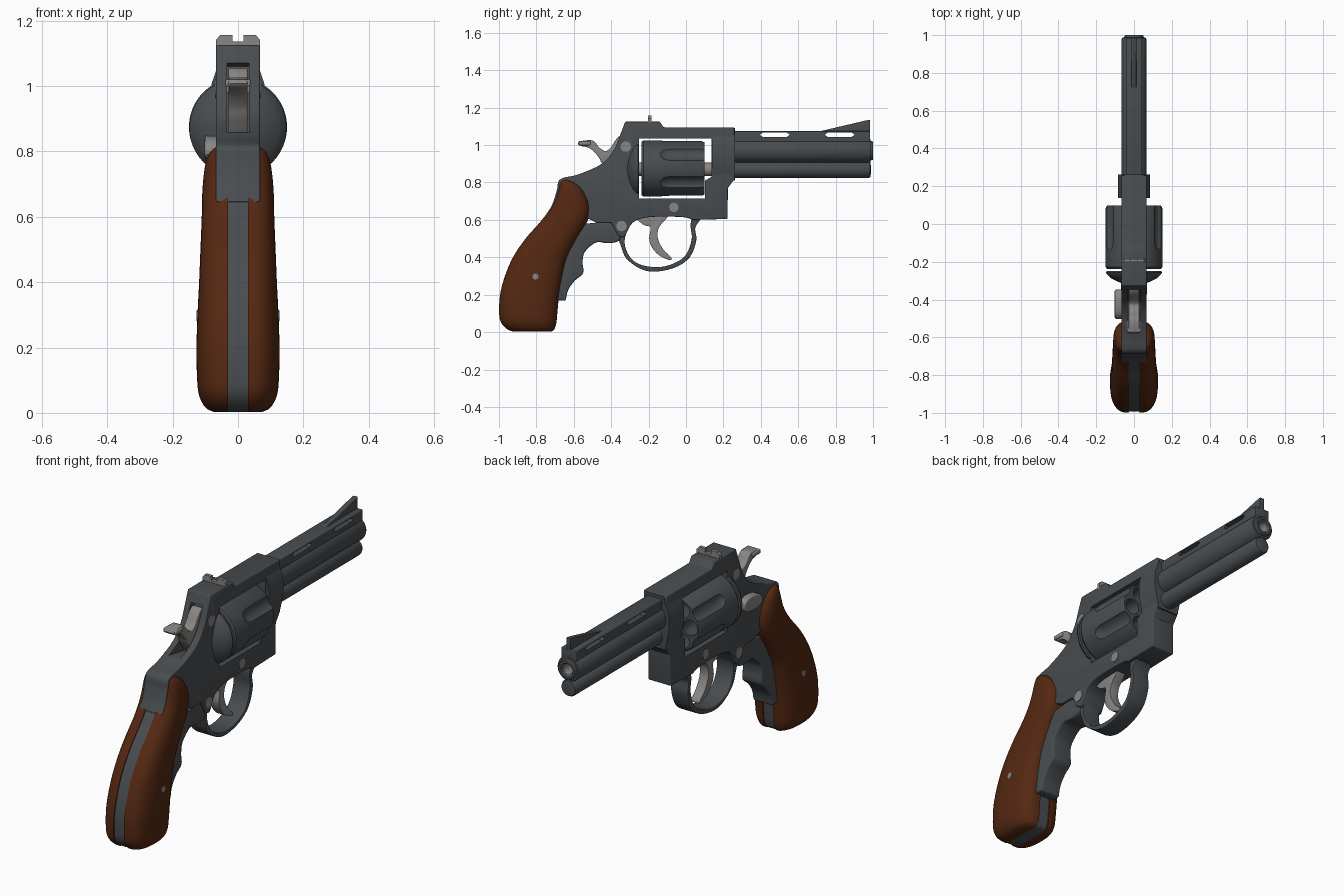
import bpy, bmesh, math


def material(name, rgb):
    m = bpy.data.materials.new(name)
    m.diffuse_color = (*rgb, 1)
    return m


DARK = material("blued_metal", (0.066, 0.074, 0.081))
STEEL = material("pale_steel", (0.25, 0.24, 0.23))
WOOD = material("brown_wood", (0.09, 0.021, 0.006))


def smooth(pts, closed=False, n=4):
    """Catmull-Rom curve through points of any dimension."""
    out, k = [], len(pts)
    for i in range(k if closed else k - 1):
        if closed:
            a, b, c, d = (pts[(i + j) % k] for j in (-1, 0, 1, 2))
        else:
            a, b, c, d = (pts[min(max(i + j, 0), k - 1)] for j in (-1, 0, 1, 2))
        for s in range(n):
            t = s / n
            out.append(tuple(q + 0.5 * t * (r - p + t * (2 * p - 5 * q + 4 * r - e + t * (3 * (q - r) + e - p)))
                             for p, q, r, e in zip(a, b, c, d)))
    return out if closed else out + [tuple(pts[-1])]


def circle(u, v, r, n=20):
    return [(u + r * math.cos(2 * math.pi * i / n), v + r * math.sin(2 * math.pi * i / n)) for i in range(n)]


def shade(ob):
    ob.data.shade_smooth()
    ob.data.set_sharp_from_angle(angle=math.radians(32))


def bake(ob):
    dg = bpy.context.evaluated_depsgraph_get()
    me = bpy.data.meshes.new_from_object(ob.evaluated_get(dg))
    ob.modifiers.clear()
    ob.data = me
    shade(ob)


def loft(name, rings, mat, bevel=0):
    """Skin closed rings of 3D points and cap both ends."""
    bm = bmesh.new()
    vs = [[bm.verts.new(p) for p in ring] for ring in rings]
    n = len(vs[0])
    for a, b in zip(vs, vs[1:]):
        for i in range(n):
            j = (i + 1) % n
            bm.faces.new((a[i], a[j], b[j], b[i]))
    bm.faces.new(vs[0])
    bm.faces.new(vs[-1])
    bmesh.ops.recalc_face_normals(bm, faces=bm.faces)
    me = bpy.data.meshes.new(name)
    bm.to_mesh(me)
    bm.free()
    me.materials.append(mat)
    ob = bpy.data.objects.new(name, me)
    bpy.context.collection.objects.link(ob)
    if bevel:
        m = ob.modifiers.new("bevel", 'BEVEL')
        m.width, m.segments, m.limit_method, m.angle_limit = bevel, 3, 'ANGLE', math.radians(40)
        bake(ob)
    shade(ob)
    return ob


def prism(name, pts, a, b, mat, axis='x', bevel=0):
    f = (lambda t, p: (t, p[0], p[1])) if axis == 'x' else (lambda t, p: (p[0], t, p[1]))
    return loft(name, [[f(t, p) for p in pts] for t in (a, b)], mat, bevel)


def rect(u0, v0, u1, v1):
    return [(u0, v0), (u1, v0), (u1, v1), (u0, v1)]


def lathe(name, prof, x, z, mat, n=48):
    """Turn (radius, y) points about an axis along y."""
    return loft(name, [[(u, y, v) for u, v in circle(x, z, r, n)] for r, y in prof], mat)


def cut(ob, cutters):
    for c in cutters:
        c.hide_render = True
        m = ob.modifiers.new("cut", 'BOOLEAN')
        m.operation, m.solver, m.object = 'DIFFERENCE', 'EXACT', c
    bake(ob)
    for c in cutters:
        bpy.data.objects.remove(c)


# Frame with cylinder window and hammer slot
rear = smooth([(-0.735, 0.645), (-0.712, 0.69), (-0.69, 0.76), (-0.682, 0.805), (-0.655, 0.825),
               (-0.57, 0.845), (-0.45, 0.9), (-0.385, 0.975), (-0.35, 1.06), (-0.325, 1.125)])
arch = smooth([(0.035, 0.6), (-0.02, 0.615), (-0.195, 0.615), (-0.285, 0.585), (-0.33, 0.51), (-0.365, 0.52)])
frame = prism("frame", rear + [(-0.14, 1.125), (-0.12, 1.095), (0.258, 1.095), (0.26, 0.82), (0.224, 0.77),
              (0.222, 0.605)] + arch + [(-0.4, 0.585), (-0.48, 0.585), (-0.55, 0.62), (-0.62, 0.645)],
              -0.067, 0.067, DARK, bevel=0.01)
window = [(-0.25, 0.715), (0.102, 0.715), (0.102, 0.81), (0.136, 0.83), (0.136, 1.035), (-0.25, 1.035)]
cut(frame, [prism("window_cutter", window, -0.3, 0.3, DARK),
            prism("slot_cutter", [(-0.6, 0.87), (-0.41, 0.84), (-0.31, 1.06), (-0.45, 1.1)], -0.034, 0.034, DARK)])

# Wider shroud where the barrel meets the frame
half = [(0.05, 1.09), (0.066, 1.05), (0.08, 1.01), (0.085, 0.97), (0.083, 0.92), (0.074, 0.87), (0.06, 0.81)]
prism("barrel_shroud", half + [(-x, z) for x, z in reversed(half)], 0.138, 0.262, DARK, 'y')

# Recoil shield behind the cylinder
lathe("recoil_shield", [(0.145, -0.25), (0.149, -0.256), (0.145, -0.265), (0.125, -0.285),
                        (0.09, -0.303), (0.05, -0.32)], 0, 0.872, DARK)

# Fluted six-chamber cylinder
drum = lathe("cylinder", [(0.143, -0.237), (0.15, -0.228), (0.15, 0.085), (0.143, 0.098)], 0, 0.875, DARK, 72)
cutters = []
for i in range(6):
    a = math.radians(60 * i)
    cutters.append(lathe("chamber_cutter", [(0.041, -0.15), (0.041, 0.2)],
                         0.094 * math.cos(a), 0.875 + 0.094 * math.sin(a), DARK, 24))
    a += math.radians(30)
    cutters.append(lathe("flute_cutter", [(0.008, -0.15), (0.03, -0.142), (0.045, -0.12), (0.05, -0.09), (0.05, 0.2)],
                         0.182 * math.cos(a), 0.875 + 0.182 * math.sin(a), DARK, 32))
cut(drum, cutters)
lathe("ejector_rod", [(0.036, -0.252), (0.036, 0.14)], 0, 0.87, STEEL, 24)

# Barrel, underlug, bore
lathe("barrel", [(0.066, 0.2), (0.066, 0.978), (0.062, 0.986), (0.052, 0.987), (0.05, 0.997), (0.047, 1.0),
                 (0.035, 1.0), (0.031, 0.994), (0.031, 0.8)], 0, 0.97, DARK)
lathe("bore_liner", [(0.031, 0.8), (0.0312, 0.992), (0.027, 0.99), (0.027, 0.82)], 0, 0.97, STEEL, 32)
lathe("underlug", [(0.045, 0.2), (0.045, 0.975), (0.04, 0.985), (0.025, 0.988)], 0, 0.868, DARK)

# Ventilated rib and front sight
rib = prism("rib", rect(0.25, 1.0, 0.985, 1.075), -0.043, 0.043, DARK, bevel=0.004)
cut(rib, [prism("vent_cutter", [(y, 1.044), (y + 0.13, 1.044), (y + 0.145, 1.055), (y + 0.13, 1.066), (y, 1.066),
                                (y - 0.015, 1.055)], -0.1, 0.1, DARK) for y in (0.41, 0.757)])
prism("front_sight", [(0.7, 1.07), (0.955, 1.13), (0.985, 1.135), (0.985, 1.07)], -0.013, 0.013, DARK, bevel=0.003)

# Rear sight with notch
side = [(0.067, 1.115), (0.067, 1.142), (0.054, 1.157), (0.017, 1.157), (0.017, 1.137)]
prism("rear_sight", side + [(-x, z) for x, z in reversed(side)], -0.202, -0.184, STEEL, 'y')

# Trigger guard
outer = smooth([(-0.375, 0.54), (-0.348, 0.46), (-0.32, 0.395), (-0.25, 0.342), (-0.17, 0.323), (-0.06, 0.345),
                (0.02, 0.4), (0.055, 0.49), (0.05, 0.56), (0.09, 0.615)], n=5)
inner = smooth([(0.035, 0.62), (0.024, 0.57), (0.03, 0.495), (-0.008, 0.404), (-0.1, 0.355), (-0.195, 0.35),
                (-0.275, 0.377), (-0.32, 0.44), (-0.325, 0.51), (-0.285, 0.595)], n=5)
prism("trigger_guard", outer + inner, -0.05, 0.05, DARK, bevel=0.008)

# Trigger and hammer
prism("trigger", smooth([(-0.27, 0.63), (-0.23, 0.575), (-0.19, 0.56), (-0.197, 0.5), (-0.18, 0.45), (-0.14, 0.408),
                         (-0.085, 0.385), (-0.08, 0.4), (-0.12, 0.44), (-0.15, 0.5), (-0.145, 0.56), (-0.1, 0.63)], True),
      -0.026, 0.026, STEEL, bevel=0.006)
prism("hammer", smooth([(-0.39, 0.84), (-0.445, 0.895), (-0.47, 0.94), (-0.515, 0.983), (-0.57, 0.998), (-0.572, 1.018),
                        (-0.5, 1.025), (-0.465, 0.988), (-0.43, 0.968), (-0.4, 0.99), (-0.37, 1.035), (-0.33, 1.05),
                        (-0.3, 0.94)], True), -0.029, 0.029, STEEL, bevel=0.004)
prism("hammer_spur", rect(-0.574, 0.999, -0.51, 1.021), -0.038, 0.038, STEEL, bevel=0.005)

# Thumb latch on the left side
prism("thumb_latch", smooth([(-0.5, 0.79), (-0.44, 0.77), (-0.36, 0.785), (-0.35, 0.83), (-0.4, 0.85), (-0.48, 0.835)], True),
      -0.102, -0.055, STEEL, bevel=0.008)

# Pins and screws
for name, y, z, r, w in (("hammer_pin", -0.322, 0.992, 0.028, 0.07), ("guard_pin", -0.345, 0.567, 0.028, 0.07),
                         ("trigger_pin", -0.065, 0.667, 0.025, 0.07), ("grip_screw", -0.805, 0.297, 0.016, 0.1265)):
    prism(name, circle(y, z, r), -w, w, STEEL)

# Grip: two wooden panels lofted by height (z, back y, front y, half width)
levels = smooth([(0.002, -0.92, -0.72, 0.07), (0.015, -0.955, -0.704, 0.098), (0.05, -0.988, -0.693, 0.118),
                 (0.1, -0.999, -0.688, 0.125), (0.2, -0.994, -0.678, 0.127), (0.3, -0.968, -0.66, 0.124),
                 (0.4, -0.925, -0.634, 0.119), (0.5, -0.858, -0.583, 0.115), (0.6, -0.77, -0.524, 0.111),
                 (0.68, -0.715, -0.515, 0.109), (0.75, -0.69, -0.543, 0.102), (0.785, -0.682, -0.572, 0.092),
                 (0.802, -0.676, -0.598, 0.082), (0.813, -0.665, -0.625, 0.068)])
P = 2 / 2.5
for s, name in ((1, "right_grip"), (-1, "left_grip")):
    rings = []
    for z, yb, yf, w in levels:
        ring = []
        for i in range(25):
            c, q = math.cos(math.pi * i / 24), max(0, math.sin(math.pi * i / 24))
            ring.append((s * (0.03 + (w - 0.03) * q ** P),
                         (yb + yf) / 2 + (yf - yb) / 2 * math.copysign(abs(c) ** P, c), z))
        rings.append(ring)
    loft(name, rings, WOOD)

# Metal grip core seen between the panels
core = [l for l in levels if l[0] < 0.76]
prism("grip_core", [(yb + 0.006, z) for z, yb, yf, w in core] + [(yf - 0.006, z) for z, yb, yf, w in reversed(core)],
      -0.031, 0.031, DARK)

# Front strap with finger grooves
prism("front_strap", smooth([(-0.35, 0.53), (-0.36, 0.487), (-0.42, 0.475), (-0.48, 0.48), (-0.54, 0.43),
                             (-0.553, 0.375), (-0.55, 0.315), (-0.595, 0.275), (-0.63, 0.225), (-0.643, 0.168)])
      + smooth([(-0.7, 0.168), (-0.72, 0.3), (-0.68, 0.45), (-0.6, 0.56), (-0.48, 0.585), (-0.4, 0.585)]),
      -0.058, 0.058, DARK, bevel=0.014)
